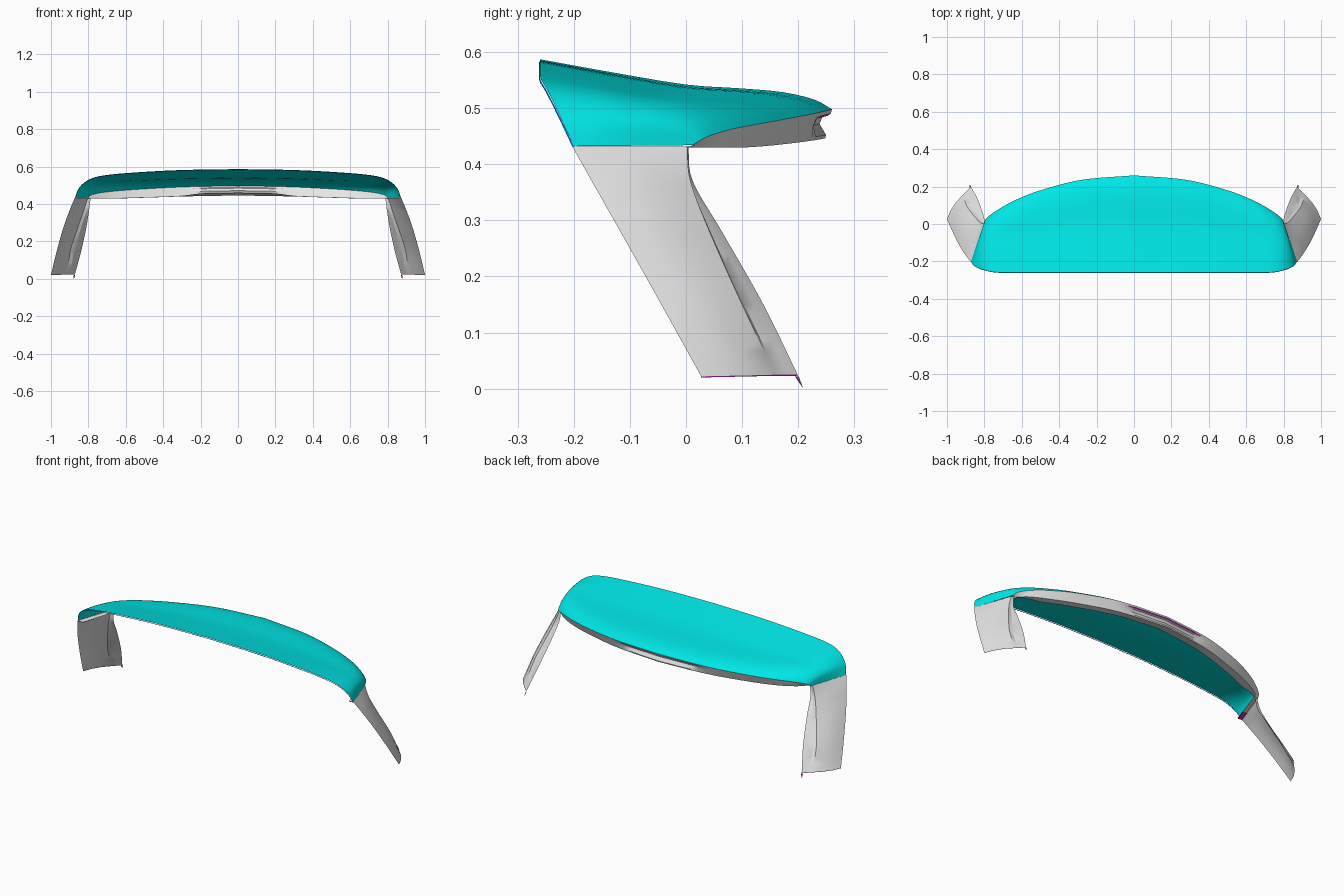
import bpy
import math
from mathutils import Vector

cube = bpy.data.objects.get("Cube")
if cube:
    bpy.data.objects.remove(cube, do_unlink=True)


def material(name, rgb):
    m = bpy.data.materials.new(name)
    m.use_nodes = True
    m.diffuse_color = (*rgb, 1)
    m.node_tree.nodes["Principled BSDF"].inputs["Base Color"].default_value = (*rgb, 1)
    return m


TEAL = material("teal paint", (0.0, 0.83, 0.83))
GREY = material("light grey paint", (0.82, 0.82, 0.82))
BLUE = material("blue edging", (0.0, 0.2, 0.9))
MAGENTA = material("magenta edging", (0.6, 0.04, 0.55))


def spline(knots, per_span=6):
    """Smooth path through the knots."""
    p = [Vector(k) for k in knots]
    p = [2 * p[0] - p[1]] + p + [2 * p[-1] - p[-2]]
    path = []
    for a, b, c, d in zip(p, p[1:], p[2:], p[3:]):
        for i in range(per_span):
            t = i / per_span
            path.append(0.5 * (2 * b + (c - a) * t + (2 * a - 5 * b + 4 * c - d) * t * t
                               + (3 * b - a - 3 * c + d) * t ** 3))
    return path + [p[-2]]


def ramp(x, start, end):
    """Linear 0 to 1 between start and end."""
    return max(0, min(1, (x - start) / (end - start)))


def sheet(name, rows, mat, flip=False, angle=40):
    """Skin a grid of points and mirror it across x."""
    n = len(rows[0])
    faces = []
    for i in range(len(rows) - 1):
        for j in range(n - 1):
            f = [i * n + j, i * n + j + 1, (i + 1) * n + j + 1, (i + 1) * n + j]
            faces.append(f[::-1] if flip else f)
    mesh = bpy.data.meshes.new(name)
    mesh.from_pydata([tuple(v) for r in rows for v in r], [], faces)
    mesh.materials.append(mat)
    ob = bpy.data.objects.new(name, mesh)
    bpy.context.collection.objects.link(ob)
    mod = ob.modifiers.new("Mirror", "MIRROR")
    mod.merge_threshold = 0.0005
    bpy.ops.object.select_all(action="DESELECT")
    ob.select_set(True)
    bpy.context.view_layer.objects.active = ob
    bpy.ops.object.shade_smooth_by_angle(angle=math.radians(angle))


def edging(name, path, offset, mat):
    """Narrow strip along a path."""
    sheet(name, [[p, p + Vector(offset)] for p in path], mat)


# Wing shell: sections run from the raised front edge to the curved rear edge,
# with a fuller shoulder toward each end
front = spline([(0, -.26, .584), (.3, -.26, .579), (.55, -.26, .566), (.72, -.259, .55),
                (.80, -.246, .527), (.85, -.225, .485), (.872, -.20, .432)])
rear = spline([(0, .26, .498), (.28, .236, .492), (.50, .18, .481), (.64, .125, .471),
               (.73, .075, .461), (.785, .035, .448), (.80, .012, .434)])
bulge = spline([(0, 0, .003), (.25, 0, .001), (.5, 0, .001), (.68, 0, .010),
                (.83, 0, .016), (.94, 0, .012), (1, 0, 0)], 3)
shell = []
for k, (f, r) in enumerate(zip(front, rear)):
    t = k / (len(front) - 1)
    shoulder = .2 * t ** 3 * (1 - t)
    shell.append([f.lerp(r, b.x) + Vector((shoulder * .3 * math.sin(math.pi * b.x), 0,
                                           b.z * (1 - t ** 4)
                                           + shoulder * math.sin(math.pi * b.x)))
                  for b in bulge])
sheet("wing_shell", shell, TEAL, flip=True)
edging("shell_front_edging", front, (0, -.002, -.002), BLUE)

# Rear fascia: wall below the rear edge with a recessed central panel
lower = spline([(0, .248, .446), (.28, .217, .441), (.50, .158, .434), (.64, .106, .430),
                (.73, .06, .430), (.77, .024, .430), (.785, .004, .430)])
fascia, recess_top = [], []
for r, b in zip(rear, lower):
    depth = .016 * ramp(r.x, .25, .21)
    row = [r.lerp(b, t) - Vector((0, depth * d, 0))
           for t, d in ((0, 0), (.15, 0), (.25, .85), (.5, 1), (.88, 0), (1, 0))]
    fascia.append(row)
    if depth > 0:
        recess_top.append(row[1])
sheet("rear_fascia", fascia, GREY, flip=True, angle=30)
edging("recess_edging", recess_top, (0, -.006, -.004), MAGENTA)

# Lower lip: flat underside that rises under the central panel
lip = []
for b in lower:
    wide = ramp(b.x, .32, .20)
    width = .01 + .035 * ramp(b.x, .78, .66) + .015 * wide
    lip.append([b, b + Vector((0, -width, .001 + .014 * wide))])
sheet("fascia_lip", lip, GREY, flip=True)

# Legs: swept plates with a stepped crease that opens out toward the bottom
leg_front = spline([(.873, -.203, .432), (.899, -.168, .37), (.932, -.117, .28),
                    (.969, -.044, .15), (1.0, .027, .022)])
leg_crease = spline([(.803, .002, .432), (.823, .008, .37), (.854, .042, .28),
                     (.896, .10, .15), (.910, .16, .025)])
leg_rear = spline([(.788, .004, .432), (.796, .012, .37), (.810, .064, .28),
                   (.838, .138, .15), (.872, .199, .025)])
leg = []
for k, (a, c, r) in enumerate(zip(leg_front, leg_crease, leg_rear)):
    t = k / (len(leg_front) - 1)
    bow = Vector((.009, .004, 0)) * min(1, 4 * t)
    step = Vector((-.012, -.001, 0)) * ramp(t, 0, .25) * ramp(t, 1, .88)
    leg.append([a, a.lerp(c, .33) + bow, a.lerp(c, .67) + bow, c,
                c.lerp(r, .12) + step, c.lerp(r, .6) + step * .3, r])
sheet("side_leg", leg, GREY, flip=True, angle=30)
edging("leg_bottom_edging", leg[-1], (0, 0, -.002), MAGENTA)

# Small pointed foot at the rear lower corner of each leg
foot = [[Vector((.870, .201, .022)), Vector((.878, .194, .022))],
        [Vector((.877, .209, 0)), Vector((.879, .207, .003))]]
sheet("leg_foot", foot, MAGENTA)

# Flange joining each leg top to the shell, with a coloured patch below its front
side = [Vector((.872, -.20, .432)).lerp(Vector((.80, .012, .432)), i / 6) for i in range(7)]
edging("leg_flange", side, (-.028, 0, -.002), GREY)
edging("leg_flange_underside", [p - Vector((0, 0, .004)) for p in side[:3]],
       (-.028, 0, -.002), MAGENTA)
